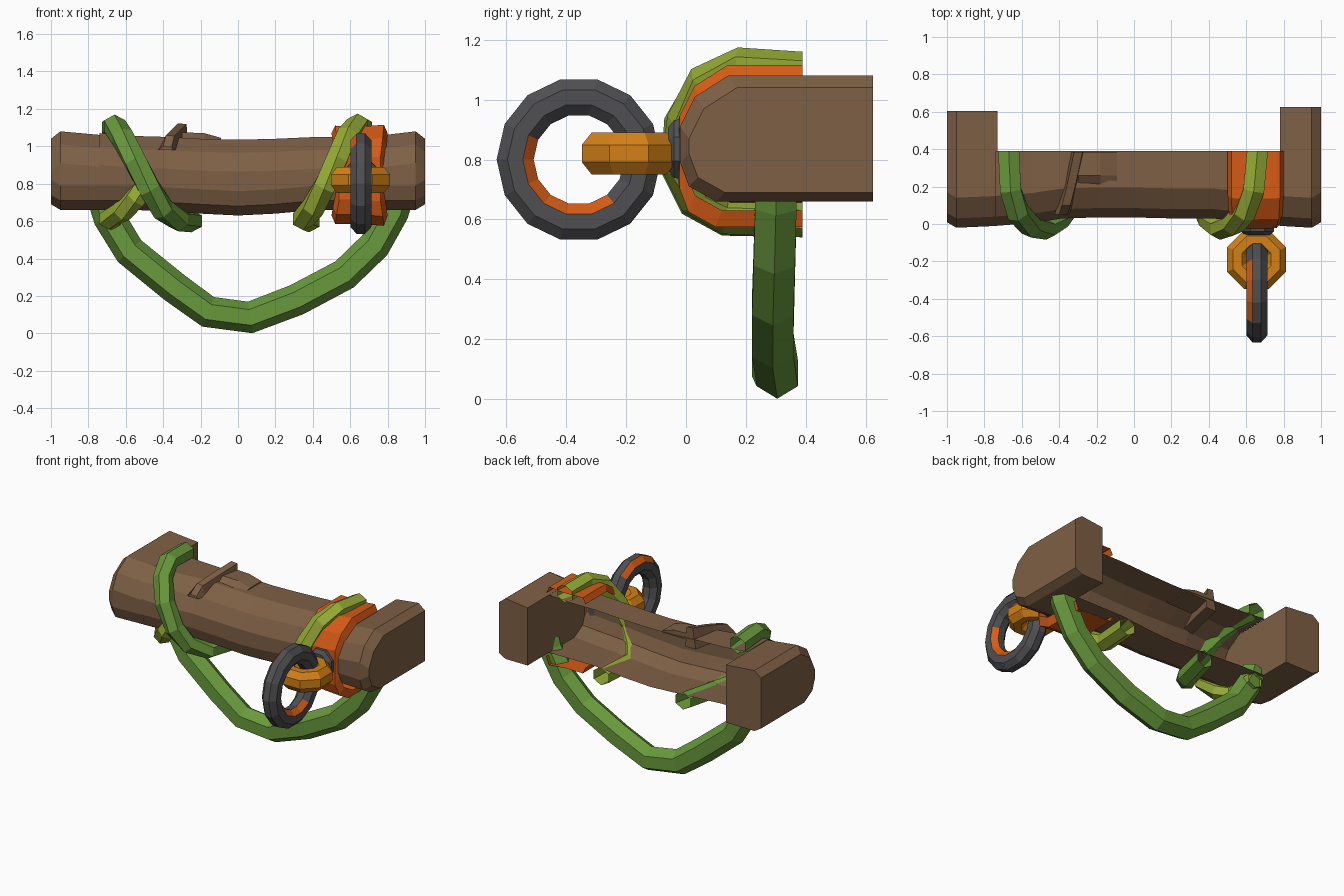
import bpy, bmesh, math
from mathutils import Vector

if "Cube" in bpy.data.objects:
    bpy.data.objects.remove(bpy.data.objects["Cube"])


def material(name, rgb):
    m = bpy.data.materials.new(name)
    m.diffuse_color = (*rgb, 1)
    m.use_nodes = True
    m.node_tree.nodes["Principled BSDF"].inputs["Base Color"].default_value = m.diffuse_color
    return m


WOOD = material("wood brown", (0.21, 0.117, 0.06))
GREEN = material("vine green", (0.14, 0.32, 0.045))
LIME = material("vine lime", (0.30, 0.40, 0.035))
ORANGE = material("band orange", (0.67, 0.105, 0.008))
AMBER = material("eyelet amber", (0.66, 0.22, 0.008))
GREY = material("iron grey", (0.08, 0.08, 0.085))


def loft(name, rings, mat, closed=True, caps=True):
    """Skin a row of equal-length point rings with flat faces."""
    bm = bmesh.new()
    vs = [[bm.verts.new(p) for p in r] for r in rings]
    n = len(vs[0])
    for a, b in zip(vs, vs[1:]):
        for i in range(n if closed else n - 1):
            j = (i + 1) % n
            bm.faces.new((a[i], a[j], b[j], b[i]))
    if closed and caps:
        bm.faces.new(vs[0])
        bm.faces.new(vs[-1])
    bmesh.ops.recalc_face_normals(bm, faces=bm.faces[:])
    me = bpy.data.meshes.new(name)
    bm.to_mesh(me)
    bm.free()
    me.materials.append(mat)
    ob = bpy.data.objects.new(name, me)
    bpy.context.collection.objects.link(ob)
    return ob


def u_section(x, y0, zt, zb, back=0.39):
    """Rounded-front log section, running from top back to bottom back."""
    yz = [(back, zt), (y0 + .16, zt), (y0 + .05, zt - .07), (y0, zt - .17),
          (y0, zb + .13), (y0 + .03, zb + .05), (y0 + .12, zb), (back, zb)]
    return [Vector((x, y, z)) for y, z in yz]


def tube(name, path, ref, r_in, r_ref, mat, sides=6):
    """Faceted tube whose section keeps one axis near the ref direction."""
    pts = [Vector(p) for p in path]
    rings = []
    for i, p in enumerate(pts):
        t = (pts[min(i + 1, len(pts) - 1)] - pts[max(i - 1, 0)]).normalized()
        if i in (0, len(pts) - 1) and abs(t.y) > .5:
            t = Vector((0, math.copysign(1, t.y), 0))   # cut flush at the back
        n = t.cross(Vector(ref)).normalized()
        b = n.cross(t)
        rings.append([p + n * r_in * math.cos(k * math.tau / sides)
                      + b * r_ref * math.sin(k * math.tau / sides) for k in range(sides)])
    return loft(name, rings, mat, caps=False)


def ring_mesh(name, centre, R, r, r_axis, axis, seg, sides, mat, phase=0):
    """Faceted torus around the x or z axis."""
    rings = []
    for i in range(seg + 1):
        a = (i + phase) * math.tau / seg
        row = []
        for k in range(sides):
            q = (k + .5) * math.tau / sides
            d, h = R + r * math.cos(q), r_axis * math.sin(q)
            u, v = d * math.cos(a), d * math.sin(a)
            row.append(Vector(centre) + Vector((h, u, v) if axis == 'x' else (u, v, h)))
        rings.append(row)
    ob = loft(name, rings, mat, caps=False)
    bm = bmesh.new()
    bm.from_mesh(ob.data)
    bmesh.ops.remove_doubles(bm, verts=bm.verts[:], dist=1e-4)
    bmesh.ops.recalc_face_normals(bm, faces=bm.faces[:])
    bm.to_mesh(ob.data)
    bm.free()
    return ob


# Log: half shell, open at the back
loft("log", [u_section(*s) for s in [
    (-.74, -.01, 1.07, .66), (-.55, .005, 1.055, .66), (-.38, .03, 1.05, .65),
    (-.2, .035, 1.04, .64), (0, .035, 1.035, .63), (.2, .03, 1.04, .64),
    (.42, .03, 1.05, .66), (.62, .01, 1.05, .66), (.79, -.01, 1.06, .66)]],
    WOOD, closed=False)

# Solid end blocks reaching further back
for side, inner, back in ((-1, .73, .605), (1, .78, .625)):
    name = "left_end_block" if side < 0 else "right_end_block"
    loft(name, [u_section(side * inner, -.01, 1.06, .66, back),
                u_section(side * .95, -.02, 1.08, .66, back),
                u_section(side, .01, 1.04, .69, back)], WOOD)

# Broken branch stub and low bark ridge on top
loft("branch_stub", [[(xc - .04, y, .98), (xc - .015, y, zt), (xc + .03, y, zt - .005),
                      (xc + .04, y, .98)] for y, xc, zt in
                     [(.05, -.385, 1.0), (.1, -.37, 1.06), (.22, -.34, 1.09), (.385, -.305, 1.123)]],
     WOOD)
loft("bark_ridge", [[(x, .2, 1.03), (x, .26, zt), (x, .385, zt), (x, .385, 1.03)]
                    for x, zt in [(-.3, 1.075), (-.18, 1.07), (-.09, 1.045)]], WOOD)

# Orange band: thin sheet, narrower at the front
band = []
for x, y0, zt, zb in [(.50, .0, 1.07, .63), (.52, -.022, 1.11, .585), (.65, -.025, 1.105, .585),
                      (.78, -.022, 1.115, .575), (.80, .0, 1.07, .63)]:
    sec = u_section(x, y0, zt, zb)
    for i, f in enumerate((1, 1, .95, .85, .85, .95, 1, 1)):
        sec[i].x = .66 + (sec[i].x - .66) * f
    band.append(sec)
loft("orange_band", band, ORANGE, closed=False)

# Vines wrapped round the front of the log
tube("left_wrap_vine", [(-.67, .39, 1.10), (-.66, .18, 1.11), (-.62, .06, 1.05), (-.55, -.015, .92),
                        (-.47, -.025, .77), (-.40, .03, .66), (-.32, .13, .605), (-.25, .39, .60)],
     (1, 0, 0), .06, .065, GREEN)
tube("right_wrap_vine", [(.66, .39, 1.10), (.64, .18, 1.115), (.59, .06, 1.06), (.53, -.005, .93),
                         (.46, -.025, .78), (.40, .03, .67), (.35, .13, .61), (.38, .39, .60)],
     (1, 0, 0), .06, .065, LIME)
tube("left_under_vine", [(-.48, .0, .81), (-.55, .0, .72), (-.62, .06, .65),
                         (-.69, .15, .61), (-.66, .39, .60)],
     (1, 0, 0), .055, .06, LIME)

# Hanging vine loop
tube("hanging_vine", [(-.72, .30, .72), (-.69, .30, .62), (-.58, .295, .44), (-.34, .29, .245),
                      (-.16, .29, .115), (.065, .305, .085), (.315, .29, .18), (.57, .29, .315),
                      (.73, .295, .47), (.83, .30, .65), (.85, .30, .72)],
     (0, 1, 0), .085, .08, GREEN)

# Iron mount plate on the band
loft("mount_plate", [[(.66 + r * math.cos((k + .5) * math.pi / 4), y,
                       .835 + r * 1.1 * math.sin((k + .5) * math.pi / 4)) for k in range(8)]
                     for y, r in [(0, .10), (-.04, .095), (-.06, .07)]], GREY)

# Amber eyelet lying flat
ring_mesh("eyelet", (.655, -.19, .82), .11, .066, .076, 'z', 8, 8, AMBER, .5)

# Iron ring through the eyelet, with orange painted stripes
C = Vector((.657, -.358, .80))
iron = ring_mesh("iron_ring", C, .213, .067, .06, 'x', 14, 8, GREY)
iron.data.materials.append(ORANGE)
for p in iron.data.polygons:
    d = p.center - C
    a = math.degrees(math.atan2(d.z, d.y)) % 360
    rad = math.hypot(d.y, d.z)
    right_inner = .15 < rad < .20 and d.x > .02 and p.normal.x < .95 and 155 < a < 305
    left_top = rad > .22 and d.x < -.02 and p.normal.x > -.95 and 60 < a < 125
    if right_inner or left_top:
        p.material_index = 1
